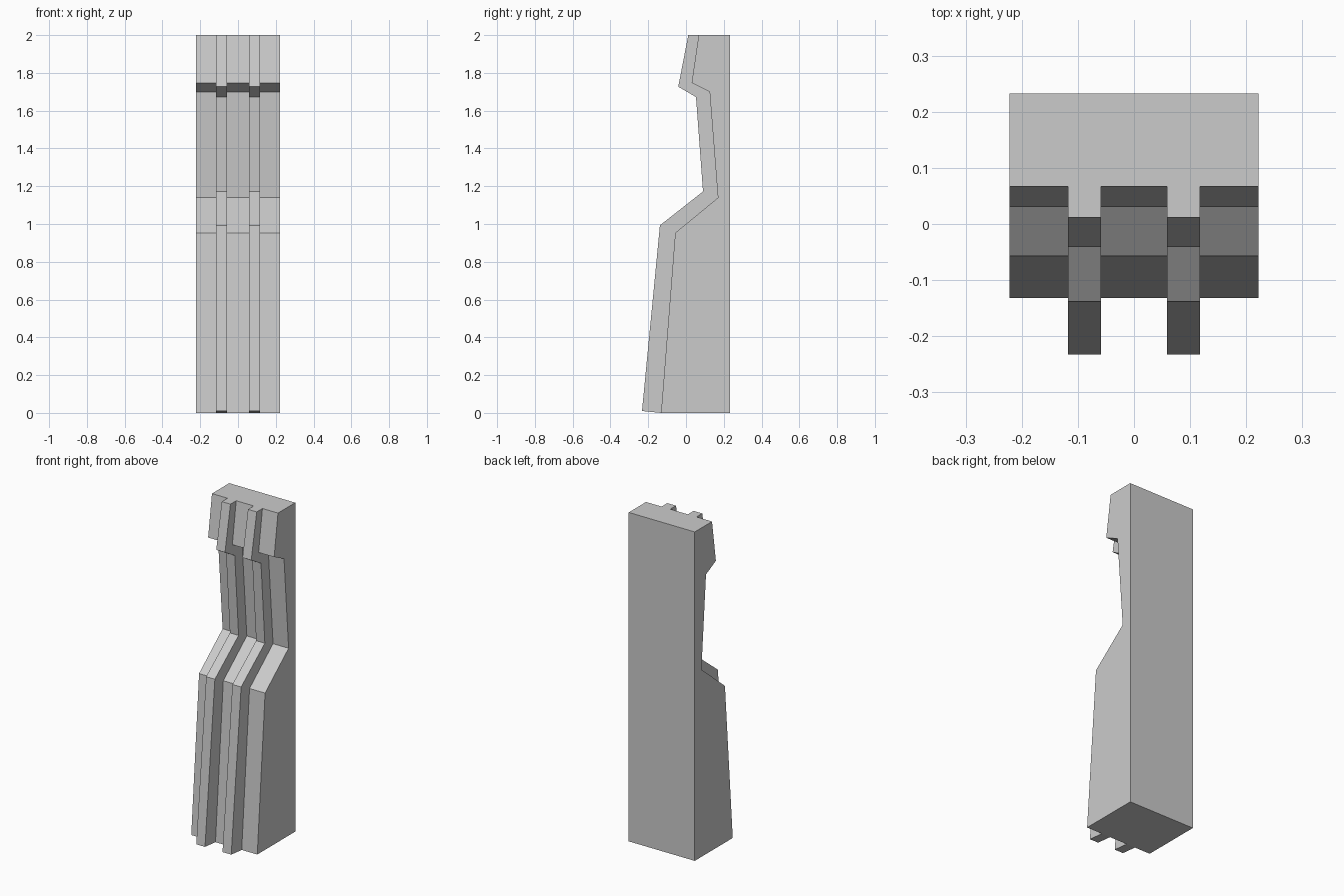
import bpy, bmesh

if "Cube" in bpy.data.objects:
    bpy.data.objects.remove(bpy.data.objects["Cube"])

# Side profiles as (y, z), bottom to top: recessed body front and raised rib front
BODY = [(-0.132, 0), (-0.057, 0.953), (0.169, 1.139), (0.125, 1.70), (0.03, 1.747), (0.067, 2)]
RIB = [(-0.233, 0.01), (-0.138, 0.993), (0.09, 1.172), (0.053, 1.672), (-0.041, 1.727), (0.012, 2)]
HALF_W, BACK_Y = 0.222, 0.233
RIB_IN, RIB_OUT = 0.059, 0.1175

# Plan across the front, left to right: (x, profile)
right = [(RIB_IN, BODY), (RIB_IN, RIB), (RIB_OUT, RIB), (RIB_OUT, BODY), (HALF_W, BODY)]
plan = [(-x, p) for x, p in reversed(right)] + right

bm = bmesh.new()
rows = [[bm.verts.new((x, *p[i])) for x, p in plan] for i in range(len(BODY))]
bl, br, tl, tr = [bm.verts.new((x, BACK_Y, z)) for z in (0, 2) for x in (-HALF_W, HALF_W)]

# Ribbed front
for lo, hi in zip(rows, rows[1:]):
    for a in range(len(plan) - 1):
        bm.faces.new((lo[a], lo[a + 1], hi[a + 1], hi[a]))

# Sides, back and top
bm.faces.new([r[0] for r in rows] + [tl, bl])
bm.faces.new([r[-1] for r in rows] + [tr, br])
bm.faces.new((bl, br, tr, tl))
bm.faces.new(rows[-1] + [tr, tl])

# Base and the slanted lower ends of the ribs
base = rows[0]
bm.faces.new([v for v, (x, p) in zip(base, plan) if p is BODY] + [br, bl])
for s in (1, 5):
    bm.faces.new(base[s:s + 4])

bmesh.ops.recalc_face_normals(bm, faces=bm.faces[:])
mesh = bpy.data.meshes.new("ribbed_pillar")
bm.to_mesh(mesh)
bm.free()
bpy.context.collection.objects.link(bpy.data.objects.new("ribbed_pillar", mesh))
